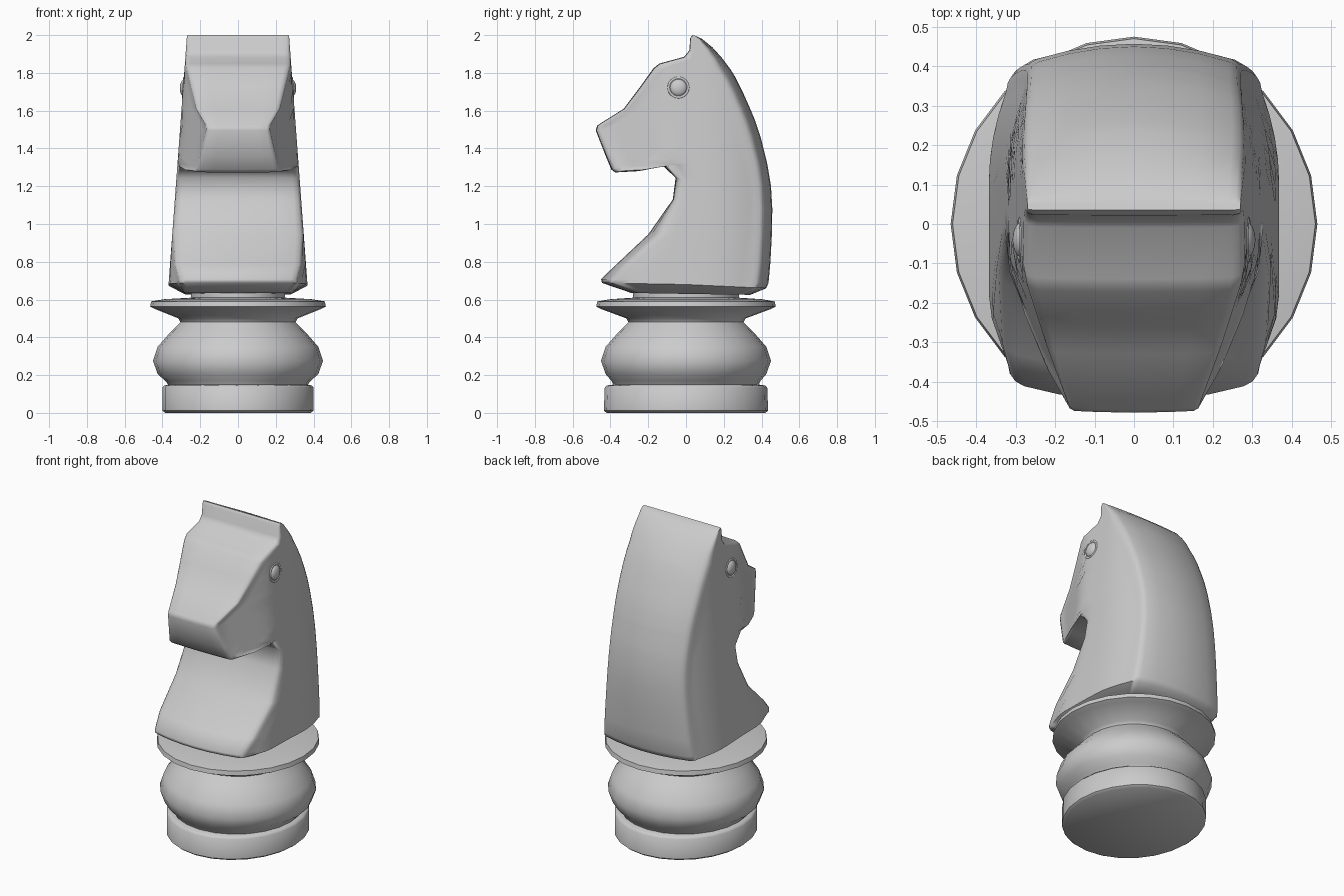
import bpy, bmesh
from math import sin, cos, pi, radians
from mathutils import Vector

if "Cube" in bpy.data.objects:
    bpy.data.objects.remove(bpy.data.objects["Cube"])


def loft(name, rings, angle):
    """Skin a stack of closed rings and cap both ends."""
    bm = bmesh.new()
    vs = [[bm.verts.new(p) for p in ring] for ring in rings]
    n = len(vs[0])
    for a, b in zip(vs, vs[1:]):
        for i in range(n):
            j = (i + 1) % n
            bm.faces.new((a[i], a[j], b[j], b[i]))
    bm.faces.new(vs[0][::-1])
    bm.faces.new(vs[-1])
    bmesh.ops.recalc_face_normals(bm, faces=bm.faces[:])
    me = bpy.data.meshes.new(name)
    bm.to_mesh(me)
    bm.free()
    ob = bpy.data.objects.new(name, me)
    bpy.context.collection.objects.link(ob)
    smooth(ob, angle)
    return ob


def smooth(ob, angle):
    bpy.ops.object.select_all(action='DESELECT')
    ob.select_set(True)
    bpy.context.view_layer.objects.active = ob
    bpy.ops.object.shade_smooth_by_angle(angle=radians(angle))


# Turned base: x radius, y radius, height
base = [(.385, .42, 0), (.40, .435, .012), (.40, .43, .135), (.39, .42, .145),
        (.37, .385, .15), (.385, .395, .17), (.425, .425, .205), (.45, .45, .275),
        (.425, .425, .35), (.36, .36, .425), (.305, .305, .48), (.315, .315, .50),
        (.44, .45, .55), (.465, .475, .563), (.46, .47, .59), (.39, .40, .602),
        (.25, .28, .61), (.25, .28, .66)]
SIDES = 24
loft("turned_base",
     [[(rx * cos(2 * pi * i / SIDES), ry * sin(2 * pi * i / SIDES), z)
       for i in range(SIDES)] for rx, ry, z in base], 50)

# Horse head: each row runs front -> middle -> back as (y, z) pairs
rows = [(-.29, .635, 0, .63, .34, .625),
        (-.445, .688, 0, .68, .425, .66),
        (-.45, .708, 0, .70, .437, .69),
        (-.37, .785, 0, .79, .447, .80),
        (-.20, .945, 0, .95, .455, .95),
        (-.07, 1.13, 0, 1.11, .457, 1.08),
        (-.055, 1.245, 0, 1.23, .45, 1.20),
        (-.12, 1.305, 0, 1.32, .437, 1.28),
        (-.25, 1.28, 0, 1.36, .428, 1.33),
        (-.375, 1.273, 0, 1.41, .41, 1.40),
        (-.395, 1.288, 0, 1.43, .403, 1.43),
        (-.425, 1.36, 0, 1.47, .395, 1.46),
        (-.478, 1.495, 0, 1.53, .375, 1.52),
        (-.47, 1.522, 0, 1.55, .365, 1.55),
        (-.33, 1.61, 0, 1.62, .338, 1.615),
        (-.24, 1.73, .02, 1.71, .30, 1.70),
        (-.172, 1.825, .04, 1.775, .26, 1.78),
        (-.14, 1.85, .05, 1.815, .235, 1.82),
        (-.01, 1.885, .07, 1.86, .19, 1.88),
        (.018, 1.92, .08, 1.91, .14, 1.935),
        (.022, 1.985, .055, 1.98, .085, 1.98),
        (.035, 2.0, .047, 1.997, .06, 1.992)]


def half_width(y, z):
    w = .37 - .074 * (z - .65)
    if z > 1.26:
        w -= .42 * max(0, -.11 - y)
    else:
        w -= .35 * max(0, -.22 - y)
    w -= .8 * max(0, y - .1) ** 2
    return w * .76 if z < .64 else w


# Rounded corner: width fraction, inset along the row
CORNER = [(0, 0), (.3, 0), (.6, 0), (.88, 0), (.95, .006), (.985, .018), (1, .04)]


def head_ring(row):
    f, m, b = (Vector(row[i:i + 2]) for i in (0, 2, 4))
    la, lb = (m - f).length, (b - m).length
    length = la + lb

    def at(s):
        return f.lerp(m, s / la) if s < la else m.lerp(b, (s - la) / lb)

    limit = min(1, length * .3 / .09)
    bulge = (.05 if f.y < 1 else .005)
    front = [(k, (d + bulge * k * k) * limit) for k, d in CORNER]
    back = [(k, length - (d + .05 * k * k) * limit) for k, d in CORNER]
    s0, s1 = front[-1][1], back[-1][1]
    w0, w1 = half_width(*at(s0)), half_width(*at(s1))
    half = [(k * w0, *at(s)) for k, s in front]
    for i in range(1, 12):
        p = at(s0 + (s1 - s0) * i / 12)
        half.append((half_width(*p), *p))
    half += [(k * w1, *at(s)) for k, s in reversed(back)]
    return half + [(-x, y, z) for x, y, z in half[-2:0:-1]]


loft("horse_head", [head_ring(r) for r in rows], 60)

# Eyes: flattened domes with a thin surrounding lid
for side, label in ((1, "left"), (-1, "right")):
    bpy.ops.mesh.primitive_uv_sphere_add(segments=20, ring_count=12, radius=1,
                                         location=(side * .283, -.04, 1.722),
                                         rotation=(0, side * radians(-4), 0))
    eye = bpy.context.object
    eye.name = label + "_eye"
    eye.scale = (.025, .046, .046)
    smooth(eye, 60)
    bpy.ops.mesh.primitive_torus_add(major_segments=24, minor_segments=8,
                                     major_radius=.052, minor_radius=.007,
                                     location=(side * .287, -.04, 1.722),
                                     rotation=(0, side * radians(86), 0))
    lid = bpy.context.object
    lid.name = label + "_eyelid"
    smooth(lid, 60)
